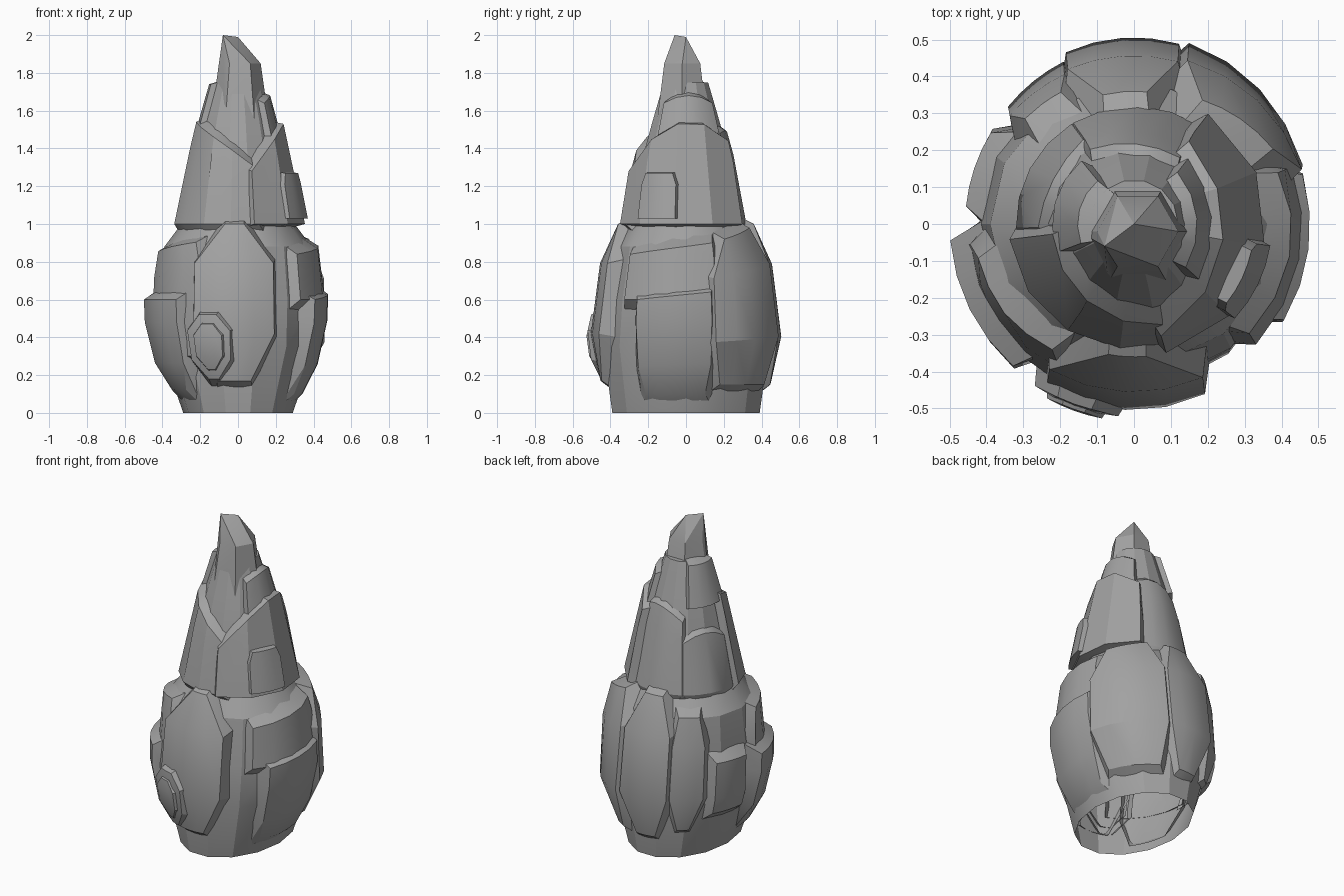
import bpy, bmesh
from math import sin, cos, radians, tau
from mathutils import Vector

cube = bpy.data.objects.get("Cube")
if cube:
    bpy.data.objects.remove(cube, do_unlink=True)

grey = (.36, .36, .36, 1)
stone = bpy.data.materials.new("grey stone")
stone.use_nodes = True
stone.diffuse_color = grey
stone.node_tree.nodes["Principled BSDF"].inputs["Base Color"].default_value = grey

# core outline: height, half width, half depth
rings = [(0, .29, .4), (.35, .41, .45), (.6, .42, .43), (.88, .39, .38),
         (1, .3, .3), (1.3, .24, .25), (1.55, .18, .18), (1.75, .12, .12)]


def surface(angle, height, lift):
    """Point on the core at an angle in degrees and a height, lifted off it outwards."""
    for low, high in zip(rings, rings[1:]):
        if height <= high[0]:
            break
    mix = (height - low[0]) / (high[0] - low[0])
    wide = low[1] + mix * (high[1] - low[1]) + lift
    deep = low[2] + mix * (high[2] - low[2]) + lift
    return Vector((wide * cos(radians(angle)), deep * sin(radians(angle)), height))


def finish(name, bm):
    """Turn the bmesh into a stone object with sharp facet edges."""
    bmesh.ops.recalc_face_normals(bm, faces=bm.faces)
    mesh = bpy.data.meshes.new(name)
    bm.to_mesh(mesh)
    bm.free()
    mesh.materials.append(stone)
    part = bpy.data.objects.new(name, mesh)
    bpy.context.collection.objects.link(part)
    bpy.ops.object.select_all(action='DESELECT')
    part.select_set(True)
    bpy.context.view_layer.objects.active = part
    bpy.ops.object.shade_smooth_by_angle(angle=radians(24))


def slab(name, facing, spread, bottom, top, proud, foot=1, peak=1, tilt=0, arch=0, ledge=.05):
    """Rock plate standing proud of the core, with a bevelled skirt sunk into it."""
    bm = bmesh.new()
    skirt = set()
    for part, width in ((0, foot), (.3, 1), (.75, 1), (1, peak)):
        for side in (-1, -.5, 0, .5, 1):
            across = side * width
            crest = top + tilt * across + arch * (1 - across ** 2)
            height = bottom + part * (crest - bottom)
            # plates thin out towards the ground
            lift = proud * min(1, height / .35)
            bm.verts.new(surface(facing + spread * across, height, lift))
            # skirt is a little larger all round
            height = max(.02, height + ledge * (2 * part - 1))
            skirt.add(bm.verts.new(surface(facing + (spread + 9) * across, height, -.03)))
    bmesh.ops.convex_hull(bm, input=bm.verts)
    # open the back, which is hidden inside the core
    hidden = [face for face in bm.faces if skirt.issuperset(face.verts)]
    bmesh.ops.delete(bm, geom=hidden, context='FACES')
    loose = [vert for vert in bm.verts if not vert.link_faces]
    bmesh.ops.delete(bm, geom=loose, context='VERTS')
    bmesh.ops.dissolve_limit(bm, angle_limit=radians(4), verts=bm.verts, edges=bm.edges)
    finish(name, bm)


# tapering core, open underneath
sides = 14
bm = bmesh.new()
loops = [[bm.verts.new(surface(360 * i / sides, ring[0], 0)) for i in range(sides)]
         for ring in rings]
for low, high in zip(loops, loops[1:]):
    for i in range(sides):
        j = (i + 1) % sides
        bm.faces.new((low[i], low[j], high[j], high[i]))
bm.faces.new(loops[-1])
finish("core", bm)

# pointed tip: two six-sided rings below a short slanting ridge
bm = bmesh.new()
for height, reach in ((1.5, .16), (1.85, .11)):
    for i in range(6):
        turn = tau * i / 6
        bm.verts.new((reach * cos(turn) + .01, reach * sin(turn) - .02, height))
for ridge_end in ((-.08, -.06, 2), (0, 0, 1.99)):
    bm.verts.new(ridge_end)
bmesh.ops.convex_hull(bm, input=bm.verts)
finish("tip", bm)

# upper shells, overlapping around the cone
slab("left_shoulder", facing=165, spread=35, bottom=1.5, top=1.74, proud=.03, ledge=.02)
slab("right_shoulder", facing=5, spread=45, bottom=1.45, top=1.64, proud=.03, arch=.04, ledge=.03)
slab("front_shell", facing=238, spread=51, bottom=1, top=1.42, proud=.04, tilt=-.12, arch=.04)
slab("right_shell", facing=-10, spread=66, bottom=1, top=1.36, proud=.06,
     tilt=.08, arch=.17, ledge=.02)
slab("back_shell", facing=88, spread=33, bottom=1, top=1.45, proud=.02, tilt=-.03, arch=.04)
slab("back_left_shell", facing=152, spread=30, bottom=1, top=1.3, proud=.02, arch=.05)
slab("right_knob", facing=-26, spread=17, bottom=1.03, top=1.27, proud=.08, peak=.8, ledge=.01)

# middle band of blocks
slab("right_band", facing=-12, spread=32, bottom=.6, top=.87, proud=.04, tilt=.03, ledge=.08)
slab("left_band", facing=215, spread=28, bottom=.3, top=.88, proud=.04, peak=.8, tilt=.03)
slab("back_right_panel", facing=45, spread=27, bottom=.15, top=.95, proud=.07, foot=.8,
     peak=.6, tilt=.05)
slab("back_panel", facing=94, spread=19, bottom=.15, top=1, proud=.06, foot=.5, peak=.5)
slab("back_left_strip", facing=127, spread=12, bottom=.2, top=.9, proud=.04, foot=.4, peak=.7)

# lower plates
slab("right_plate", facing=-8, spread=24, bottom=.1, top=.62, proud=.06, foot=.9,
     tilt=.02, ledge=.07)
slab("left_plate", facing=207, spread=22, bottom=.12, top=.6, proud=.08, foot=.6, ledge=.08)
slab("back_left_knob", facing=161, spread=13, bottom=.3, top=.62, proud=.04, ledge=.08)
slab("front_plate", facing=267, spread=27, bottom=.17, top=1, proud=.06, foot=.5, peak=.3)
slab("front_knob", facing=251, spread=14, bottom=.18, top=.52, proud=.08, foot=.3, peak=.4)
slab("front_knob_face", facing=251, spread=9, bottom=.23, top=.47, proud=.09, foot=.3, peak=.4)
